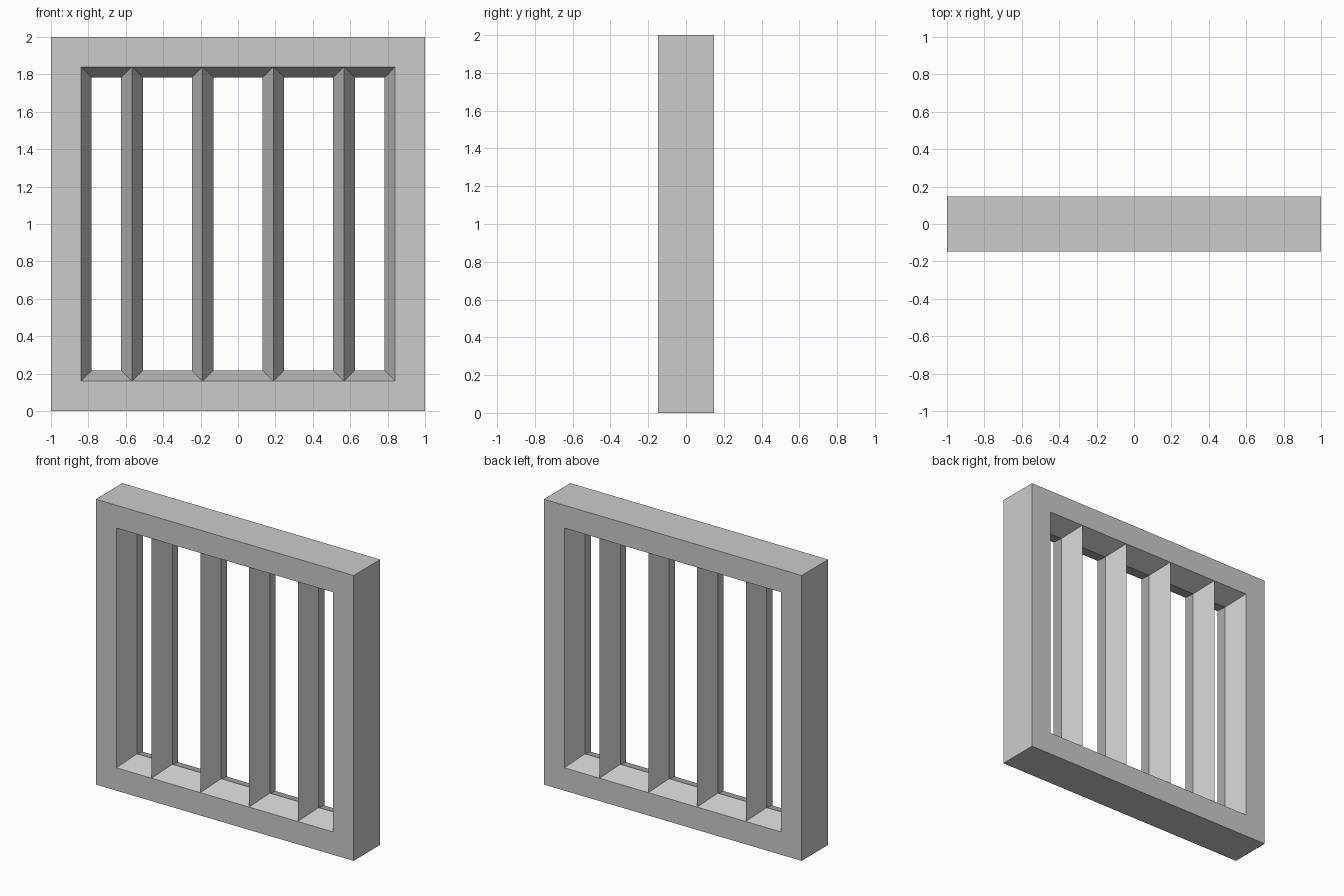
import bpy
import bmesh

cube = bpy.data.objects.get("Cube")
if cube:
    bpy.data.objects.remove(cube, do_unlink=True)

HALF_DEPTH = 0.147
OUTER, OPENING, THROAT = 1.0, 0.84, 0.783
BAR_HALF_WIDTH = 0.058

grey = bpy.data.materials.new("plain grey")
grey.use_nodes = True
grey.diffuse_color = (0.6, 0.6, 0.6, 1)
grey.node_tree.nodes["Principled BSDF"].inputs["Base Color"].default_value = (0.6, 0.6, 0.6, 1)


def finish(name, bm):
    bmesh.ops.recalc_face_normals(bm, faces=bm.faces)
    mesh = bpy.data.meshes.new(name)
    bm.to_mesh(mesh)
    bm.free()
    mesh.materials.append(grey)
    obj = bpy.data.objects.new(name, mesh)
    bpy.context.collection.objects.link(obj)
    return obj


def bridge(bm, loops, closed):
    """Join successive vertex loops with quads."""
    pairs = list(zip(loops, loops[1:]))
    if closed:
        pairs.append((loops[-1], loops[0]))
    for a, b in pairs:
        for i in range(len(a)):
            j = (i + 1) % len(a)
            bm.faces.new((a[i], a[j], b[j], b[i]))


# Square frame: one mitred section with a pointed inner edge
bm = bmesh.new()
section = [(OUTER, -HALF_DEPTH), (OPENING, -HALF_DEPTH), (THROAT, 0),
           (OPENING, HALF_DEPTH), (OUTER, HALF_DEPTH)]
corners = [(-1, -1), (1, -1), (1, 1), (-1, 1)]
rings = [[bm.verts.new((sx * r, y, 1 + sz * r)) for sx, sz in corners]
         for r, y in section]
bridge(bm, rings, closed=True)
finish("frame", bm)

# Four upright bars with a diamond section, ridges flush with the frame
for number, x in enumerate((-0.567, -0.189, 0.189, 0.567), 1):
    bm = bmesh.new()
    diamond = [(x - BAR_HALF_WIDTH, 0), (x, -HALF_DEPTH),
               (x + BAR_HALF_WIDTH, 0), (x, HALF_DEPTH)]
    ends = [[bm.verts.new((px, py, z)) for px, py in diamond]
            for z in (1 - OPENING, 1 + OPENING)]
    bridge(bm, ends, closed=False)
    for end in ends:
        bm.faces.new(end)
    finish(f"bar_{number}", bm)
